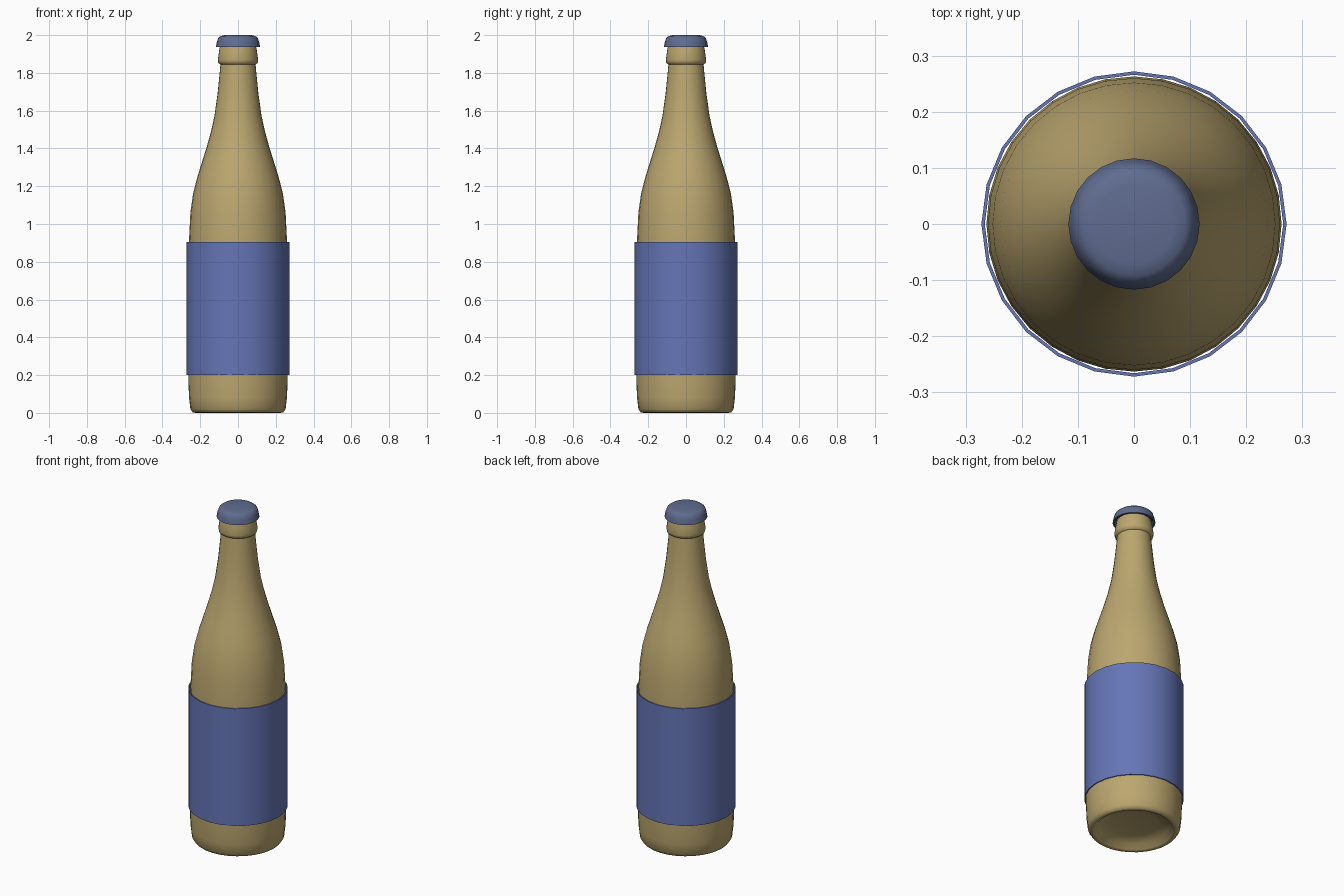
import bpy
import math

if "Cube" in bpy.data.objects:
    bpy.data.objects.remove(bpy.data.objects["Cube"], do_unlink=True)


def make_material(name, rgb):
    mat = bpy.data.materials.new(name)
    mat.use_nodes = True
    mat.diffuse_color = (*rgb, 1)
    mat.node_tree.nodes["Principled BSDF"].inputs["Base Color"].default_value = (*rgb, 1)
    return mat


def lathe(name, profile, sides, mat, sharp=40):
    """Spin a (radius, height) profile about z; radius 0 makes a pole."""
    verts, faces, rings = [], [], []
    for r, z in profile:
        count = sides if r > 0 else 1
        start = len(verts)
        for i in range(count):
            a = math.tau * i / sides
            verts.append((r * math.cos(a), r * math.sin(a), z))
        rings.append([start + i % count for i in range(sides)])
    for low, high in zip(rings, rings[1:]):
        for i in range(sides):
            j = (i + 1) % sides
            quad = [low[i], low[j], high[j], high[i]]
            faces.append(list(dict.fromkeys(quad)))
    mesh = bpy.data.meshes.new(name)
    mesh.from_pydata(verts, [], faces)
    mesh.materials.append(mat)
    obj = bpy.data.objects.new(name, mesh)
    bpy.context.collection.objects.link(obj)
    bpy.ops.object.select_all(action="DESELECT")
    obj.select_set(True)
    bpy.context.view_layer.objects.active = obj
    bpy.ops.object.shade_smooth_by_angle(angle=math.radians(sharp))
    return obj


glass = make_material("tan glass", (0.50, 0.385, 0.16))
paper = make_material("blue label paper", (0.13, 0.18, 0.47))
metal = make_material("slate blue metal", (0.115, 0.15, 0.28))

# Bottle with a hollowed base, tapering shoulder and lip ring
lathe("bottle", [
    (0, 0.05), (0.13, 0.045), (0.19, 0.03), (0.215, 0.005),
    (0.225, 0), (0.24, 0.003), (0.252, 0.02), (0.259, 0.08), (0.263, 0.17),
    (0.263, 0.5), (0.26, 0.9), (0.252, 1.06), (0.238, 1.16), (0.215, 1.25),
    (0.19, 1.33), (0.165, 1.41), (0.143, 1.49), (0.125, 1.57),
    (0.108, 1.69), (0.098, 1.79), (0.093, 1.845),
    (0.104, 1.852), (0.107, 1.868), (0.101, 1.91), (0.095, 1.945), (0, 1.95),
], 32, glass, sharp=60)

# Label sleeve, open at both ends
lathe("label", [
    (0.266, 0.2), (0.272, 0.2), (0.272, 0.905), (0.266, 0.905), (0.266, 0.2),
], 24, paper)

# Crown cap with a flared skirt
lathe("cap", [
    (0, 1.952), (0.096, 1.952), (0.106, 1.938), (0.117, 1.938),
    (0.112, 1.962), (0.105, 1.985), (0.092, 1.995), (0.07, 2), (0, 2),
], 24, metal, sharp=50)
